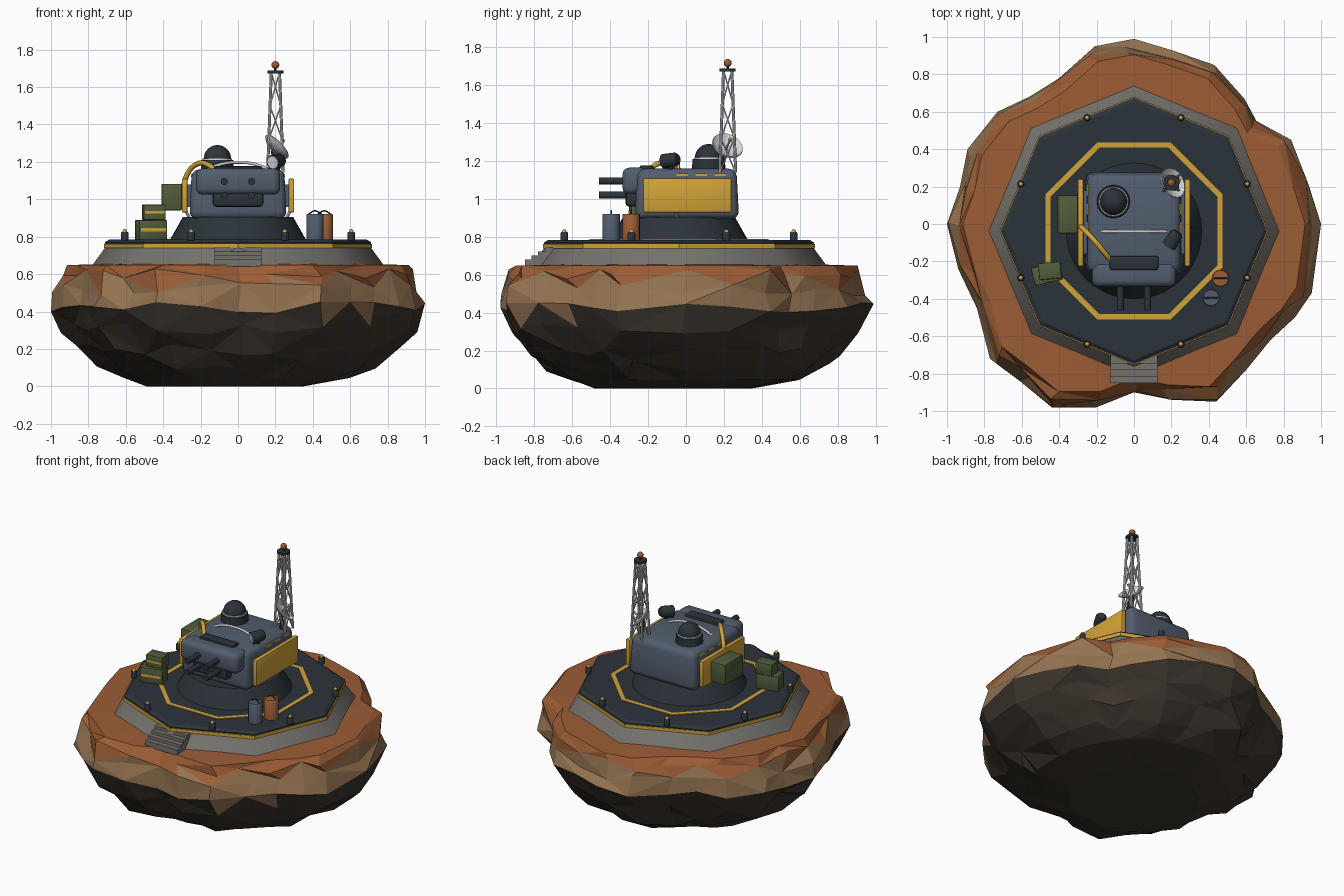
import bpy, bmesh, math, random
from math import sin, cos, pi, tau, radians
from mathutils import Vector, Matrix

random.seed(4)
if "Cube" in bpy.data.objects:
    bpy.data.objects.remove(bpy.data.objects["Cube"])


def material(name, *rgb):
    m = bpy.data.materials.new(name)
    m.use_nodes = True
    m.diffuse_color = (*rgb, 1)
    m.node_tree.nodes["Principled BSDF"].inputs["Base Color"].default_value = (*rgb, 1)
    return m


SLATE = material("slate blue paint", .085, .11, .155)
DECK = material("dark deck", .024, .033, .042)
YELLOW = material("warning yellow", .65, .37, .04)
RUST = material("rust earth", .33, .108, .036)
TAN = material("tan stone", .30, .175, .085)
STONE = material("dark stone", .045, .035, .026)
GREY = material("concrete grey", .18, .17, .155)
GREEN = material("olive green", .08, .11, .045)
METAL = material("light metal", .66, .68, .71)


def finish(bm, name, mats, smooth=True):
    bmesh.ops.recalc_face_normals(bm, faces=bm.faces)
    me = bpy.data.meshes.new(name)
    bm.to_mesh(me)
    bm.free()
    for m in mats:
        me.materials.append(m)
    if smooth:
        me.shade_smooth()
        me.set_sharp_from_angle(angle=radians(40))
    ob = bpy.data.objects.new(name, me)
    bpy.context.collection.objects.link(ob)


def add_lathe(bm, profile, segs, matrix, turn=0, closed=False):
    """Spin (radius, height) points about the local z axis."""
    rings = []
    for r, z in profile:
        rings.append([bm.verts.new(matrix @ Vector((r * cos(turn + tau * i / segs),
                      r * sin(turn + tau * i / segs), z))) for i in range(segs)])
    pairs = list(zip(rings, rings[1:])) + ([(rings[-1], rings[0])] if closed else [])
    for a, b in pairs:
        for i in range(segs):
            j = (i + 1) % segs
            bm.faces.new((a[i], a[j], b[j], b[i]))
    if not closed:
        bm.faces.new(rings[0])
        bm.faces.new(rings[-1])


def lathe(name, mat, profile, loc, segs=24, turn=0, closed=False, axis=(0, 0, 1), smooth=True):
    bm = bmesh.new()
    turned = Vector(axis).to_track_quat('Z', 'Y').to_matrix().to_4x4()
    add_lathe(bm, profile, segs, Matrix.Translation(loc) @ turned, turn, closed)
    finish(bm, name, [mat], smooth)


def rods(name, mat, pairs, r, segs=8):
    bm = bmesh.new()
    for a, b in pairs:
        a, b = Vector(a), Vector(b)
        m = Matrix.Translation(a) @ (b - a).to_track_quat('Z', 'Y').to_matrix().to_4x4()
        add_lathe(bm, [(r, 0), (r, (b - a).length)], segs, m)
    finish(bm, name, [mat])


def box(name, mat, lo, hi, bevel=0, turn=0, taper=1, segments=2, pivot=None):
    lo, hi = Vector(lo), Vector(hi)
    size, mid = hi - lo, (lo + hi) / 2
    bm = bmesh.new()
    bmesh.ops.create_cube(bm, size=1)
    for v in bm.verts:
        k = taper if v.co.z > 0 else 1
        v.co = Vector((v.co.x * size.x * k, v.co.y * size.y * k, v.co.z * size.z))
    if bevel:
        bmesh.ops.bevel(bm, geom=bm.edges[:], offset=bevel, segments=segments,
                        profile=.5, affect='EDGES')
    pivot = Vector(pivot) if pivot else mid
    bm.transform(Matrix.Translation(pivot) @ Matrix.Rotation(turn, 4, 'Z')
                 @ Matrix.Translation(mid - pivot))
    finish(bm, name, [mat], bevel > 0)


def tube(name, mat, points, r):
    cu = bpy.data.curves.new(name, 'CURVE')
    cu.dimensions = '3D'
    cu.bevel_depth, cu.bevel_resolution, cu.use_fill_caps = r, 2, True
    sp = cu.splines.new('BEZIER')
    sp.bezier_points.add(len(points) - 1)
    for bp, p in zip(sp.bezier_points, points):
        bp.co = p
        bp.handle_left_type = bp.handle_right_type = 'AUTO'
    cu.materials.append(mat)
    ob = bpy.data.objects.new(name, cu)
    bpy.context.collection.objects.link(ob)


# Floating rock: faceted rings following an irregular outline
outline = [(1, 0), (.93, .22), (.84, .45), (.66, .54), (.59, .67), (.43, .85), (.2, .93),
           (0, .99), (-.21, .95), (-.4, .78), (-.56, .68), (-.73, .6), (-.89, .4), (-.93, .2),
           (-1, 0), (-.94, -.24), (-.84, -.45), (-.77, -.72), (-.61, -.84), (-.44, -.98),
           (-.2, -.98), (0, -.9), (.2, -.94), (.44, -.95), (.6, -.78), (.73, -.62),
           (.86, -.5), (.95, -.37)]
levels = [(.42, 0), (.62, .045), (.75, .115), (.86, .2), (.95, .31),
          (1, .42), (.985, .52), (.955, .6), (.915, .648), (.7, .655)]
n = len(outline)
bm = bmesh.new()
rings = []
for k, (r, z) in enumerate(levels):
    inner = 0 < k < 8
    shift = -.07 if k == 0 else 0
    ring = []
    for i, o in enumerate(outline):
        rough = random.uniform(-.035, .015) if inner and k != 5 else 0
        lift = random.uniform(-.033, .033) if inner and k > 1 else 0
        p = Vector(o).normalized().lerp(Vector(o), min(1, .5 + k * .12)) * (r + rough)
        if inner and k != 5:
            p.rotate(Matrix.Rotation(random.uniform(-.05, .05), 2))
        ring.append(bm.verts.new((p.x + shift, p.y + shift, z + lift)))
    rings.append(ring)
for k, (a, b) in enumerate(zip(rings, rings[1:])):
    for i in range(n):
        j = (i + 1) % n
        if (i + k) % 2:
            bm.faces.new((a[i], a[j], b[j]))
            bm.faces.new((a[i], b[j], b[i]))
        else:
            bm.faces.new((a[i], a[j], b[i]))
            bm.faces.new((a[j], b[j], b[i]))
bm.faces.new(rings[0])
bm.faces.new(rings[-1])
for f in bm.faces:
    z = f.calc_center_median().z
    f.material_index = 0 if z > .565 else 1 if z > .405 else 2
finish(bm, "floating_rock", [RUST, TAN, STONE], False)

# Octagonal landing platform
C = (0, -.037, 0)
lathe("platform_base", GREY, [(.785, .64), (.71, .742)], C, 8)
lathe("platform_stripe", YELLOW, [(.717, .74), (.717, .762)], C, 8, smooth=False)
lathe("platform_deck", DECK, [(.712, .76), (.712, .77), (.69, .784)], C, 8, smooth=False)
lathe("deck_marking", YELLOW, [(.482, .78), (.482, .788), (.512, .788), (.512, .78)], C, 8,
      pi / 8, True, smooth=False)
for i in range(8):
    a = pi / 8 + i * pi / 4
    p = (.655 * cos(a), -.037 + .655 * sin(a), 0)
    lathe("lamp_post", DECK, [(.02, .78), (.02, .82), (.016, .826)], p, 12)
    lathe("lamp_cap", YELLOW, [(.012, .82), (.012, .831), (.009, .837), (.004, .84)], p, 12)

# Front steps
for i in range(4):
    box("step", GREY, (-.125, -.85 + i * .035, .64), (.125, -.7, .68 + i * .021))

# Turret pedestal and body
lathe("pedestal", DECK, [(.365, .78), (.36, .79), (.295, .905)], C, 40)
box("turret_body", SLATE, (-.26, -.27, .895), (.26, .28, 1.16), .04, taper=.95, segments=3)
box("gun_mantlet", SLATE, (-.225, -.335, 1.025), (.225, -.2, 1.165), .035, segments=3)
box("gun_cradle", DECK, (-.135, -.32, .96), (.135, -.22, 1.045), .018)
for x in (-.073, .073):
    for z in (1.02, 1.095):
        lathe("gun_barrel", DECK, [(.019, 0), (.019, .175)], (x, -.285, z), 14, axis=(0, -1, 0))
box("roof_vent", DECK, (-.13, -.245, 1.14), (.13, -.17, 1.177), .01)

# Side armour with hinge tabs and struts
for s in (-1, 1):
    box("side_armour", YELLOW, (s * .285 - .015, -.225, .93), (s * .285 + .015, .24, 1.11), .006)
    box("armour_mount", SLATE, (s * .25 - .03, -.16, .96), (s * .25 + .03, .18, 1.08))
    rods("armour_strut", METAL, [((s * .285, -.05, .95), (s * .25, -.05, .88))], .008)
    for y in (-.02, .08, .18):
        box("hinge_tab", YELLOW, (s * .245 - .007, y - .03, 1.12), (s * .245 + .007, y + .03, 1.135))

# Roof dome
D = (-.11, .12, 0)
lathe("dome_base", DECK, [(.09, 1.14), (.085, 1.21)], D, 28)
lathe("dome_band", METAL, [(.079, 1.205), (.079, 1.219)], D, 28)
lathe("dome_cap", DECK, [(.073 * cos(i * pi / 17), 1.217 + .073 * sin(i * pi / 17))
                         for i in range(9)], D, 28)

# Grab rail, hose and searchlight
tube("roof_rail", METAL, [(-.18, -.04, 1.15), (-.1, -.04, 1.185), (0, -.04, 1.198),
                          (.1, -.04, 1.185), (.18, -.04, 1.15)], .008)
tube("feed_hose", YELLOW, [(-.3, 0, 1.02), (-.268, -.03, 1.14), (-.215, -.085, 1.19),
                           (-.16, -.15, 1.185), (-.12, -.2, 1.15)], .014)
aim = Vector((-.5, -.8, -.15)).normalized()
L = Vector((.21, -.08, 1.205))
lathe("searchlight", DECK, [(.025, -.045), (.036, -.03), (.04, .045)], L, 18, axis=aim)
lathe("searchlight_lens", METAL, [(.033, 0), (.033, .004)], L + aim * .044, 18, axis=aim)
rods("searchlight_post", DECK, [((.21, -.08, 1.14), L)], .014)

# Lattice mast
M = Vector((.2, .22, 0))


def mast_point(corner, t):
    w = .042 - .02 * t
    a = pi / 4 + corner * pi / 2
    return M + Vector((w * 1.414 * cos(a), w * 1.414 * sin(a), 1.14 + .54 * t))


rods("mast_legs", METAL, [(mast_point(c, 0), mast_point(c, 1)) for c in range(4)], .008)
braces = []
for c in range(4):
    for k in range(3):
        t, u = k / 3, (k + 1) / 3
        braces += [(mast_point(c, t), mast_point(c + 1, u)), (mast_point(c + 1, t), mast_point(c, u))]
rods("mast_braces", METAL, braces, .004, 6)
lathe("mast_plate", DECK, [(.042, 1.672), (.042, 1.688)], M, 16)
rods("beacon_stem", DECK, [(M + Vector((0, 0, 1.68)), M + Vector((0, 0, 1.71)))], .007)
lathe("beacon", RUST, [(.021 * sin(pi * (i + .2) / 8.4), 1.718 - .021 * cos(pi * (i + .2) / 8.4))
                       for i in range(9)], M, 16)

# Dish aerial
tilt = Vector((.66, .3, .64)).normalized()
dish = Vector((.188, .21, 1.262))
bowl = [(.004, 0), (.035, .004), (.065, .014), (.085, .028)]
lathe("dish", METAL, bowl + [(r * .97, z + .006) for r, z in reversed(bowl)], dish, 24, axis=tilt)
rods("dish_feed", METAL, [(dish, dish + tilt * .075)], .005)
lathe("dish_feed_tip", YELLOW, [(.01, 0), (.01, .014)], dish + tilt * .07, 10, axis=tilt)
rods("dish_arm", DECK, [((.215, .18, 1.14), dish)], .014)

# Ammunition box on the right flank and crates on the deck
box("ammo_box", GREEN, (-.41, -.05, .94), (-.3, .155, 1.083), .008)
for name, x, y, z, w, d, h, turn in (("lower", -.465, -.265, .784, .155, .1, .105, .25),
                                     ("upper", -.45, -.25, .889, .12, .09, .083, .1)):
    box(name + "_crate", GREEN, (x - w / 2, y - d / 2, z), (x + w / 2, y + d / 2, z + h), .006, turn)
    box(name + "_crate_band", YELLOW, (x - w * .44, y - d / 2 - .003, z + h * .42),
        (x + w * .44, y - d / 2 + .003, z + h * .6), 0, turn, pivot=(x, y, z))

# Fuel drums with wire handles
for name, mat, x, y in (("blue", SLATE, .412, -.395), ("rust", RUST, .462, -.29)):
    lathe(name + "_drum", mat, [(.046, .78), (.046, .917), (.042, .922)], (x, y, 0), 20)
    tube(name + "_drum_handle", DECK, [(x - .038, y, .918), (x, y, .938), (x + .038, y, .918)], .004)
